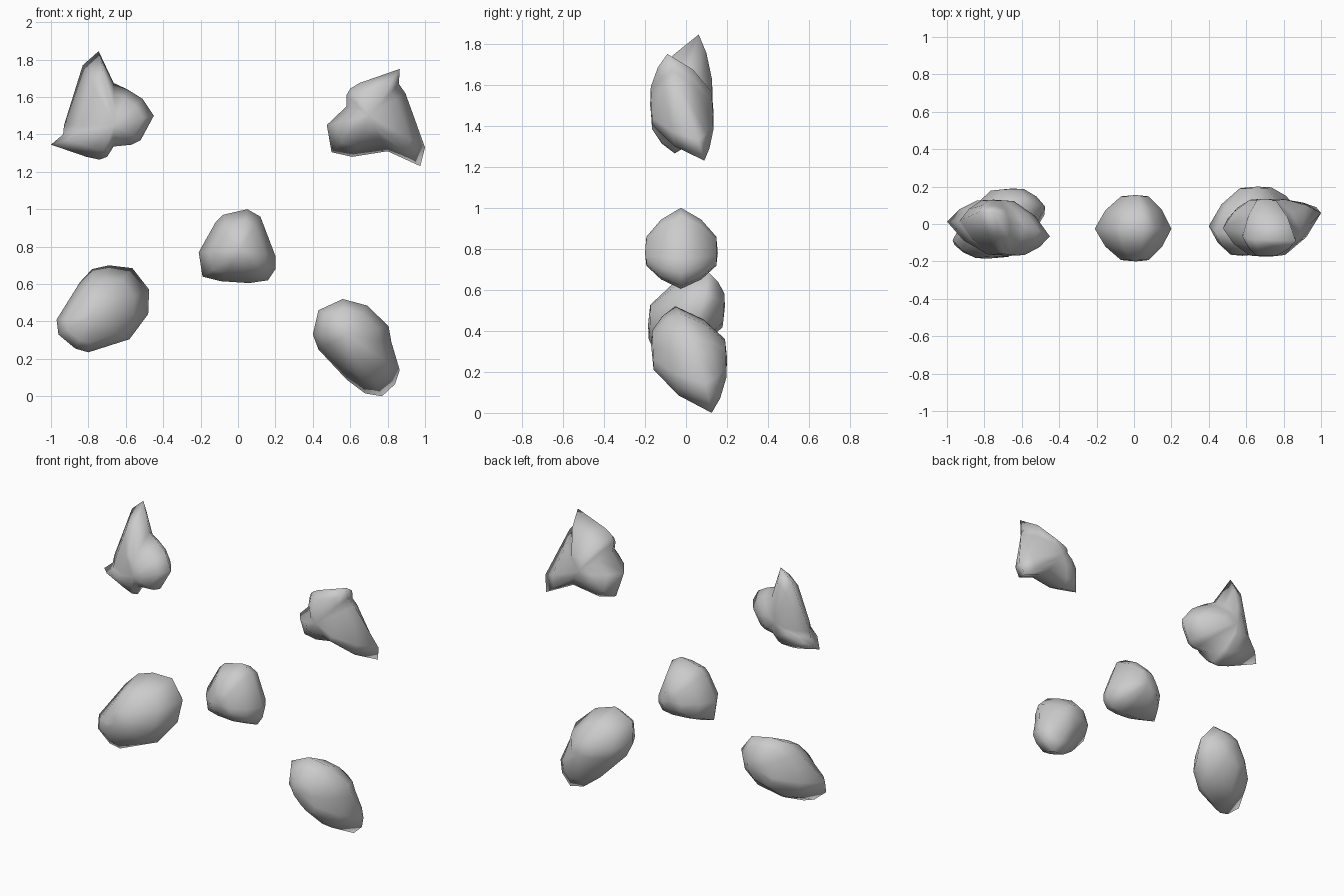
import bpy, bmesh


def rock(name, outline, tilt, front, back):
    """Rim outline (x, z) on a tilted plane, domed to a front and a back apex.
    tilt = (y0, slope in x, slope in z) about the middle of the two apexes."""
    cx, cz = (front[0] + back[0]) / 2, (front[2] + back[2]) / 2
    rim = [(x, tilt[0] + tilt[1] * (x - cx) + tilt[2] * (z - cz), z)
           for x, z in outline]
    n = len(rim)
    bm = bmesh.new()
    edge = [bm.verts.new(p) for p in rim]
    for ax, ay, az in (front, back):
        prev = edge
        # each ring: outline scale, share of the dome depth
        for s, t in ((0.74, 0.55), (0.36, 0.96)):
            ring = [bm.verts.new((ax + s * (x - ax), y + t * (ay - y), az + s * (z - az)))
                    for x, y, z in rim]
            for i in range(n):
                j = (i + 1) % n
                bm.faces.new((prev[i], prev[j], ring[j], ring[i]))
            prev = ring
        tip = bm.verts.new((ax, ay, az))
        for i in range(n):
            bm.faces.new((prev[i], prev[(i + 1) % n], tip))
    bmesh.ops.recalc_face_normals(bm, faces=bm.faces)
    for f in bm.faces:
        f.smooth = True
    me = bpy.data.meshes.new(name)
    bm.to_mesh(me)
    bm.free()
    bpy.context.collection.objects.link(bpy.data.objects.new(name, me))


# small rounded rock in the middle
rock("center_rock",
     [(-.21, .77), (-.19, .64), (-.09, .615), (.06, .605), (.16, .62), (.2, .68),
      (.2, .75), (.12, .96), (.05, 1.0), (-.08, .97), (-.12, .93)],
     (-.025, 0, 0), (.01, -.2, .78), (.01, .155, .78))

# two rounded rocks below
rock("lower_left_rock",
     [(-.97, .41), (-.96, .33), (-.87, .255), (-.8, .235), (-.58, .305), (-.48, .44),
      (-.475, .57), (-.565, .685), (-.69, .7), (-.78, .68), (-.845, .61)],
     (0, .25, .35), (-.78, -.185, .43), (-.65, .19, .52))
rock("lower_right_rock",
     [(.4, .33), (.43, .46), (.56, .52), (.69, .485), (.805, .375), (.82, .29),
      (.865, .14), (.84, .065), (.77, .0), (.68, .015), (.58, .09), (.43, .25)],
     (.02, .1, -.3), (.58, -.17, .33), (.66, .2, .27))

# two jagged rocks above
rock("upper_left_rock",
     [(-.745, 1.845), (-.665, 1.675), (-.59, 1.64), (-.51, 1.59), (-.45, 1.5),
      (-.52, 1.37), (-.57, 1.345), (-.665, 1.335), (-.7, 1.28), (-.74, 1.265),
      (-.81, 1.28), (-1.0, 1.345), (-.935, 1.4), (-.93, 1.45), (-.83, 1.77)],
     (-.02, -.2, .2), (-.66, -.17, 1.45), (-.75, .13, 1.5))
rock("upper_right_rock",
     [(.865, 1.75), (.86, 1.67), (.895, 1.62), (1.0, 1.33), (.975, 1.23), (.8, 1.31),
      (.61, 1.28), (.5, 1.305), (.475, 1.45), (.58, 1.55), (.58, 1.61), (.6, 1.645),
      (.65, 1.675)],
     (-.015, .08, -.33), (.7, -.175, 1.5), (.7, .135, 1.46))
